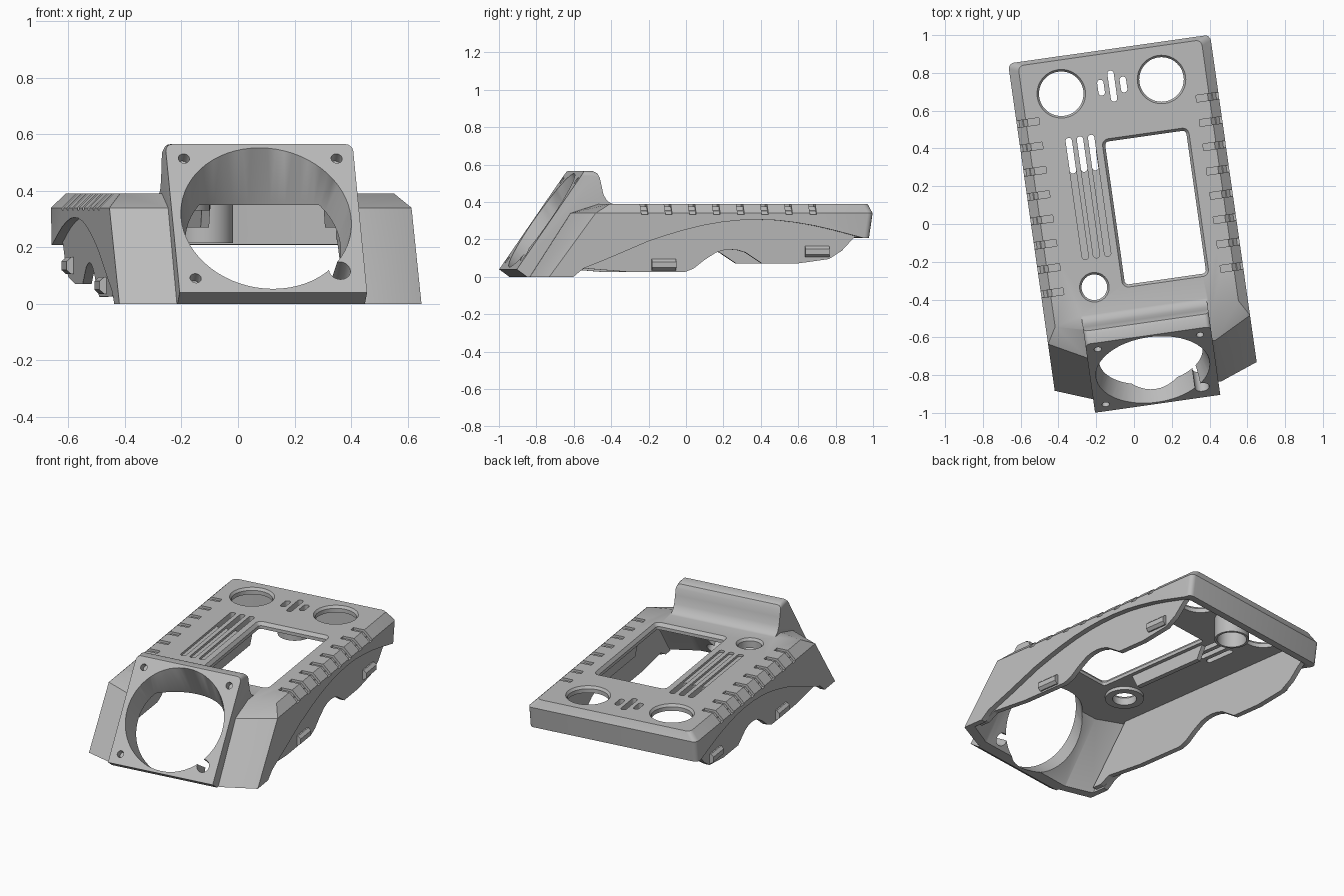
import bpy, bmesh, math
from mathutils import Vector

if "Cube" in bpy.data.objects:
    bpy.data.objects.remove(bpy.data.objects["Cube"])

grey = bpy.data.materials.new("plain grey")
grey.use_nodes = True
grey.diffuse_color = (0.5, 0.5, 0.5, 1)
grey.node_tree.nodes["Principled BSDF"].inputs["Base Color"].default_value = (0.5, 0.5, 0.5, 1)

TURN = math.radians(8.1)   # the whole part sits turned on its base


def loft(name, rings, tube=False):
    """Skin equal-length rings; cap the ends, or join last to first."""
    bm = bmesh.new()
    vs = [[bm.verts.new(p) for p in ring] for ring in rings]
    n = len(vs[0])
    pairs = list(zip(vs, vs[1:])) + ([(vs[-1], vs[0])] if tube else [])
    for a, b in pairs:
        for i in range(n):
            j = (i + 1) % n
            bm.faces.new((a[i], a[j], b[j], b[i]))
    if not tube:
        bm.faces.new(vs[0])
        bm.faces.new(vs[-1])
    bmesh.ops.recalc_face_normals(bm, faces=bm.faces)
    me = bpy.data.meshes.new(name)
    bm.to_mesh(me)
    bm.free()
    me.materials.append(grey)
    ob = bpy.data.objects.new(name, me)
    bpy.context.collection.objects.link(ob)
    return ob


def across(name, pts, u0, u1):
    """Side profile of (v, z) points extruded across the width."""
    return loft(name, [[(u, v, z) for v, z in pts] for u in (u0, u1)])


def at(pts, z):
    return [(x, y, z) for x, y in pts]


def upright(name, pts, z0, z1):
    return loft(name, [at(pts, z0), at(pts, z1)])


def circle(x, y, r, n=48):
    return [(x + r * math.cos(2 * math.pi * i / n), y + r * math.sin(2 * math.pi * i / n))
            for i in range(n)]


def rounded(x0, x1, y0, y1, r, steps=8):
    pts = []
    for k, (cx, cy) in enumerate([(x1 - r, y1 - r), (x0 + r, y1 - r),
                                  (x0 + r, y0 + r), (x1 - r, y0 + r)]):
        for i in range(steps + 1):
            a = math.pi / 2 * (k + i / steps)
            pts.append((cx + r * math.cos(a), cy + r * math.sin(a)))
    return pts


def slot(x, y0, y1, w=0.034):
    return rounded(x - w / 2, x + w / 2, y0, y1, w / 2 - 0.0005)


def combine(target, other, op="DIFFERENCE"):
    m = target.modifiers.new(op, "BOOLEAN")
    m.operation, m.solver, m.object = op, "EXACT", other
    bpy.context.view_layer.objects.active = target
    bpy.ops.object.modifier_apply(modifier=m.name)
    bpy.data.objects.remove(other)


def outline(hw, back, outer, inner, r=0.03):
    """Plan outline: rounded back corners, swept front wings."""
    right = [(0.34, inner), (hw, outer)]
    right += [(hw - r + r * math.cos(a), back - r + r * math.sin(a))
              for a in (math.pi / 8 * i for i in range(5))]
    return right + [(-x, y) for x, y in reversed(right)]


# Main shell with chamfered top
shell = loft("main_shell", [at(outline(0.54, 0.885, -0.815, -0.89), 0),
                            at(outline(0.54, 0.935, -0.565, -0.67), 0.34),
                            at(outline(0.49, 0.915, -0.48, -0.516), 0.39)])

# Slanted front housing with a curved back
housing = across("front_housing", [
    (-0.96, 0.04), (-0.595, 0.565), (-0.545, 0.565), (-0.525, 0.555), (-0.512, 0.53),
    (-0.503, 0.49), (-0.492, 0.44), (-0.475, 0.41), (-0.455, 0.395), (-0.43, 0.385),
    (-0.43, 0.3), (-0.72, 0), (-0.905, 0)], -0.345, 0.325)
bm = bmesh.new()
bm.from_mesh(housing.data)
corners = [e for e in bm.edges if all(v.co.z > 0.55 for v in e.verts)
           and abs(e.verts[0].co.x - e.verts[1].co.x) < 0.01]
bmesh.ops.bevel(bm, geom=corners, offset=0.025, segments=4, affect="EDGES", profile=0.5)
bm.to_mesh(housing.data)
bm.free()
combine(shell, housing, "UNION")

# Arched lower edge and hollow inside
combine(shell, across("arch_cutter", [
    (-0.685, -0.1), (-0.685, 0), (-0.63, 0.045), (-0.48, 0.105), (-0.28, 0.19), (-0.18, 0.223),
    (-0.08, 0.252), (0.02, 0.276), (0.12, 0.293), (0.22, 0.303), (0.32, 0.306), (0.42, 0.302),
    (0.52, 0.29), (0.62, 0.273), (0.72, 0.25), (0.88, 0.208), (1.1, 0.208), (1.1, -0.1)], -0.8, 0.8))
combine(shell, loft("hollow_cutter", [at(outline(0.505, 0.87, -0.803, -0.869), -0.05),
                                      at(outline(0.505, 0.87, -0.51, -0.6), 0.35)]))

# Large oblique bore, its side notch and the screw holes in the slanted plate
centre = Vector((-0.01, -0.7775, 0.3025))
across_dir = Vector((1, 0, 0))
up_dir = Vector((0, 0.365, 0.525)).normalized()
in_dir = Vector((0, up_dir.z, -up_dir.y))


def plate_ring(u, s, r, depth, n=64):
    return [centre + across_dir * x + up_dir * y + in_dir * depth for x, y in circle(u, s, r, n)]


mouth = plate_ring(0, 0, 0.304, 0)
inner_mid = Vector((-0.01, -0.685, 0.17))
inner = [inner_mid + Vector((0.27 * x, 0.185 * y, 0.178 * y)) for x, y in circle(0, 0, 1, 64)]
deep = [a.lerp(b, 1.2) for a, b in zip(mouth, inner)]
combine(shell, loft("bore_cutter", [plate_ring(0, 0, 0.304, -0.05), mouth, inner, deep]))
combine(shell, loft("notch_cutter", [plate_ring(0.245, -0.225, 0.038, d, 24) for d in (-0.05, 0.2)]))
for u, s in ((-0.273, 0.258), (0.273, 0.258), (-0.273, -0.258)):
    combine(shell, loft("screw_cutter", [plate_ring(u, s, 0.02, d, 20) for d in (-0.03, 0.045)]))

# Window with bevelled rim
def window(g):
    return rounded(-0.092 - g, 0.342 + g, -0.312 - g, 0.452 + g, 0.02 + g)


combine(shell, loft("window_cutter", [at(window(0.018), 0.395), at(window(0), 0.37),
                                      at(window(0), 0.2)]))

# Round openings with bevelled rims
for x, y, r in ((-0.284, 0.737, 0.128), (0.252, 0.737, 0.128), (-0.255, -0.302, 0.078)):
    combine(shell, loft("hole_cutter", [at(circle(x, y, r + 0.004), 0.395),
                                        at(circle(x, y, r - 0.01), 0.375),
                                        at(circle(x, y, r - 0.01), 0.25)]))

# Vent slots, and sliders that are open at the back and shallow in front
for k in (-1, 0, 1):
    half = 0.042 if k else 0.083
    combine(shell, upright("vent_cutter", slot(-0.011 + 0.06 * k, 0.739 - half, 0.739 + half), 0.3, 0.42))
    x = -0.22 + 0.06 * k
    combine(shell, upright("groove_cutter", slot(x, -0.15, 0.5), 0.376, 0.42))
    combine(shell, upright("slider_cutter", slot(x, 0.31, 0.5), 0.3, 0.42))

# Grip grooves wrapping over both top edges
grip = [(0.42, 0.376), (0.482, 0.376), (0.526, 0.332), (0.6, 0.332), (0.6, 0.45), (0.42, 0.45)]
for side in (-1, 1):
    for i in range(8):
        v = 0.61 - 0.13 * i
        combine(shell, loft("grip_cutter", [[(side * u, v + d, z) for u, z in grip]
                                            for d in (-0.018, 0.018)]))

parts = [shell]

# Inset side skirts with snap tabs, and ribs beside the window
skirt = [(-0.74, 0.01), (-0.68, 0.01), (-0.62, 0.045), (-0.38, 0.026), (-0.08, 0.025),
         (-0.03, 0.045), (0.03, 0.092), (0.09, 0.13), (0.13, 0.142), (0.17, 0.146), (0.21, 0.142),
         (0.25, 0.13), (0.34, 0.07), (0.52, 0.07), (0.7, 0.095), (0.77, 0.14), (0.83, 0.205),
         (0.86, 0.23), (0.86, 0.355), (-0.49, 0.355)]
rib = [(-0.12, 0.355), (0.42, 0.355), (0.38, 0.27), (-0.08, 0.27)]
for label, side in (("left", 1), ("right", -1)):
    parts.append(across(label + "_skirt", skirt, side * 0.475, side * 0.507))
    for end, v, z in (("front", -0.193, 0.065), ("back", 0.635, 0.135)):
        tab = [[(side * u, v + a * 0.065, z + b * h) for a, b in ((-1, -1), (1, -1), (1, 1), (-1, 1))]
               for u, h in ((0.5, 0.03), (0.515, 0.03), (0.532, 0.015))]
        parts.append(loft(f"{label}_{end}_tab", tab))
for label, u in (("left", 0.365), ("right", -0.145)):
    parts.append(across(label + "_window_rib", rib, u, u + 0.03))


# Tube below the vent and collar below the small opening
def pipe(name, x, y, r_in, r_out, z0, z1):
    return loft(name, [at(circle(x, y, r), z) for r, z in
                       ((r_out, z0), (r_out, z1), (r_in, z1), (r_in, z0))], tube=True)


parts.append(pipe("vent_tube", -0.011, 0.739, 0.084, 0.098, 0.215, 0.355))
parts.append(pipe("opening_collar", -0.255, -0.302, 0.068, 0.11, 0.33, 0.355))

for ob in bpy.context.selected_objects:
    ob.select_set(False)
for ob in parts:
    ob.rotation_euler.z = TURN
    ob.select_set(True)
bpy.context.view_layer.objects.active = shell
bpy.ops.object.shade_smooth_by_angle(angle=math.radians(28))
